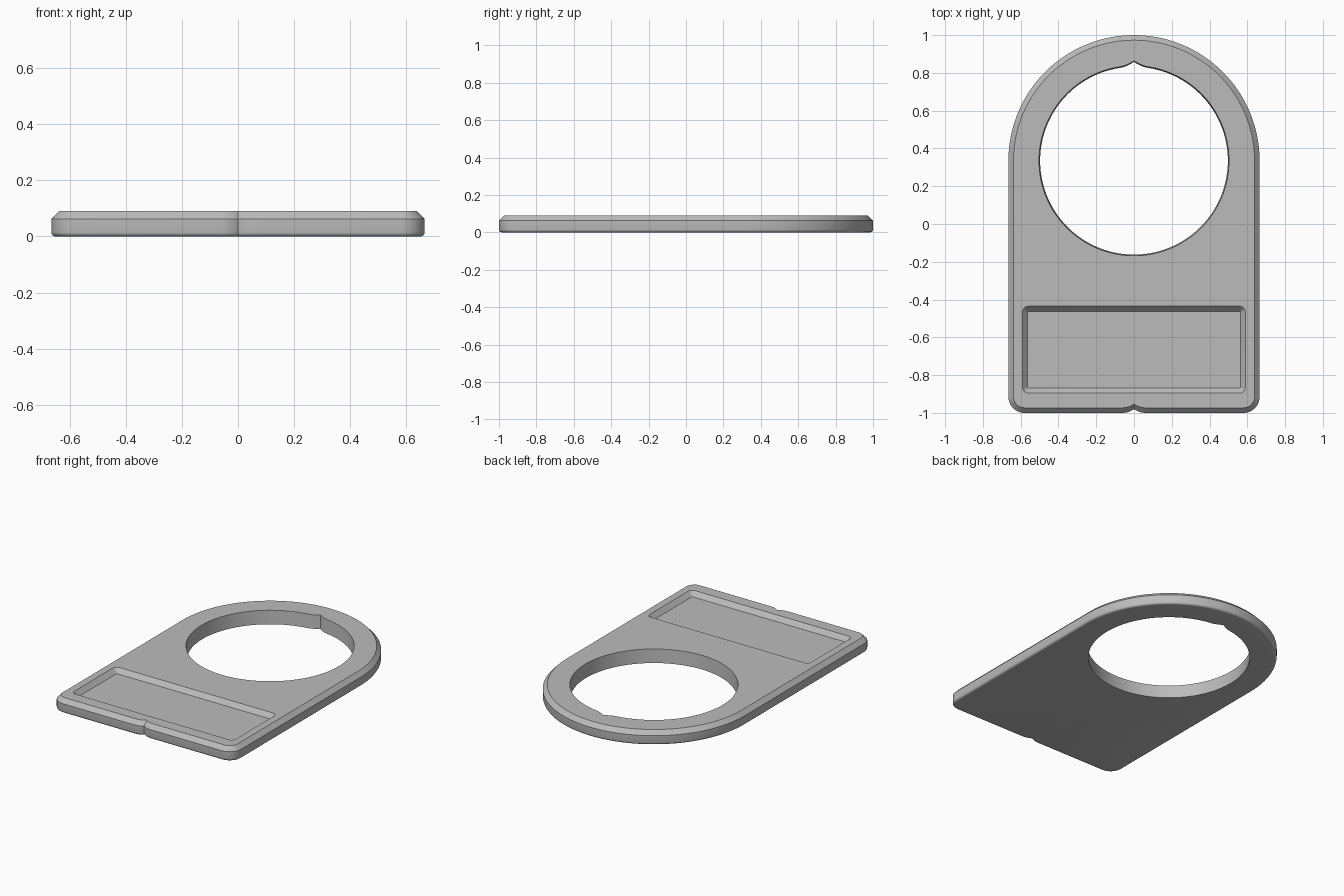
import bpy, bmesh
from math import sin, cos, pi

cube = bpy.data.objects.get("Cube")
if cube:
    bpy.data.objects.remove(cube, do_unlink=True)

HALF_W, ARC_Y, HOLE_R = 0.665, 0.335, 0.497
CORNER, TOP = 0.085, 0.09

grey = bpy.data.materials.new("plain grey")
grey.use_nodes = True
colour = (0.5, 0.5, 0.5, 1)
grey.diffuse_color = colour
grey.node_tree.nodes["Principled BSDF"].inputs["Base Color"].default_value = colour


def arc(cx, cy, r, start, end, n):
    return [(cx + r * cos(start + (end - start) * i / n),
             cy + r * sin(start + (end - start) * i / n)) for i in range(n + 1)]


def cusp(x, width, height):
    return height * max(0, 1 - abs(x) / width) ** 2


# Outer outline: round head, straight sides, rounded foot with a small notch
def outline(inset):
    r, cx, cy = CORNER - inset, HALF_W - CORNER, -1 + CORNER
    pts = arc(0, ARC_Y, HALF_W - inset, 0, pi, 96)
    pts += arc(-cx, cy, r, pi, 1.5 * pi, 10)
    for i in range(-8, 9):
        x = 0.06 * i / 8
        pts.append((x, -1 + inset + cusp(x, 0.06, 0.02)))
    return pts + arc(cx, cy, r, -pi / 2, 0, 10)


# Round opening with a pointed key notch at its far side
def opening(grow):
    pts = []
    for i in range(192):
        a = 2 * pi * i / 192
        r = HOLE_R + grow
        if sin(a) > 0:
            r += cusp(r * cos(a), 0.075, 0.026)
        pts.append((r * cos(a), ARC_Y + r * sin(a)))
    return pts


# Label recess with rounded corners
def recess(inset):
    hx, hy, cy, r = 0.59, 0.23, -0.665, 0.03
    pts = []
    for k, (sx, sy) in enumerate([(1, 1), (-1, 1), (-1, -1), (1, -1)]):
        pts += arc(sx * (hx - r), cy + sy * (hy - r), r - inset,
                   k * pi / 2, (k + 1) * pi / 2, 5)
    return pts


bm = bmesh.new()


def ring(points, z):
    return [bm.verts.new((x, y, z)) for x, y in points]


def wall(rings):
    for a, b in zip(rings, rings[1:]):
        for i in range(len(a)):
            j = (i + 1) % len(a)
            bm.faces.new((a[i], a[j], b[j], b[i]))


def fill(*loops):
    edges = []
    for loop in loops:
        for i, v in enumerate(loop):
            w = loop[(i + 1) % len(loop)]
            edges.append(bm.edges.get((v, w)) or bm.edges.new((v, w)))
    bmesh.ops.triangle_fill(bm, edges=edges, use_beauty=True)


# Rounded lower edge, upright side, chamfered upper edge
rim = [ring(outline(0.015 * (1 - sin(t))), 0.015 * (1 - cos(t)))
       for t in [pi / 2 * i / 4 for i in range(5)]]
rim += [ring(outline(0), 0.062), ring(outline(0.027), TOP)]
wall(rim)

# Opening wall
hole = [ring(opening(0), 0), ring(opening(0.006), TOP)]
wall(hole)

# Sloped recess walls and floor
pocket = [ring(recess(0), TOP), ring(recess(0.027), TOP - 0.03)]
wall(pocket)
bm.faces.new(pocket[1])

# Flat top and underside
fill(rim[-1], hole[1], pocket[0])
fill(rim[0], hole[0])
bmesh.ops.recalc_face_normals(bm, faces=bm.faces)

mesh = bpy.data.meshes.new("label_holder_plate")
bm.to_mesh(mesh)
bm.free()
mesh.materials.append(grey)
plate = bpy.data.objects.new("label_holder_plate", mesh)
bpy.context.collection.objects.link(plate)
bpy.ops.object.select_all(action='DESELECT')
plate.select_set(True)
bpy.context.view_layer.objects.active = plate
bpy.ops.object.shade_smooth_by_angle(angle=pi / 6)
